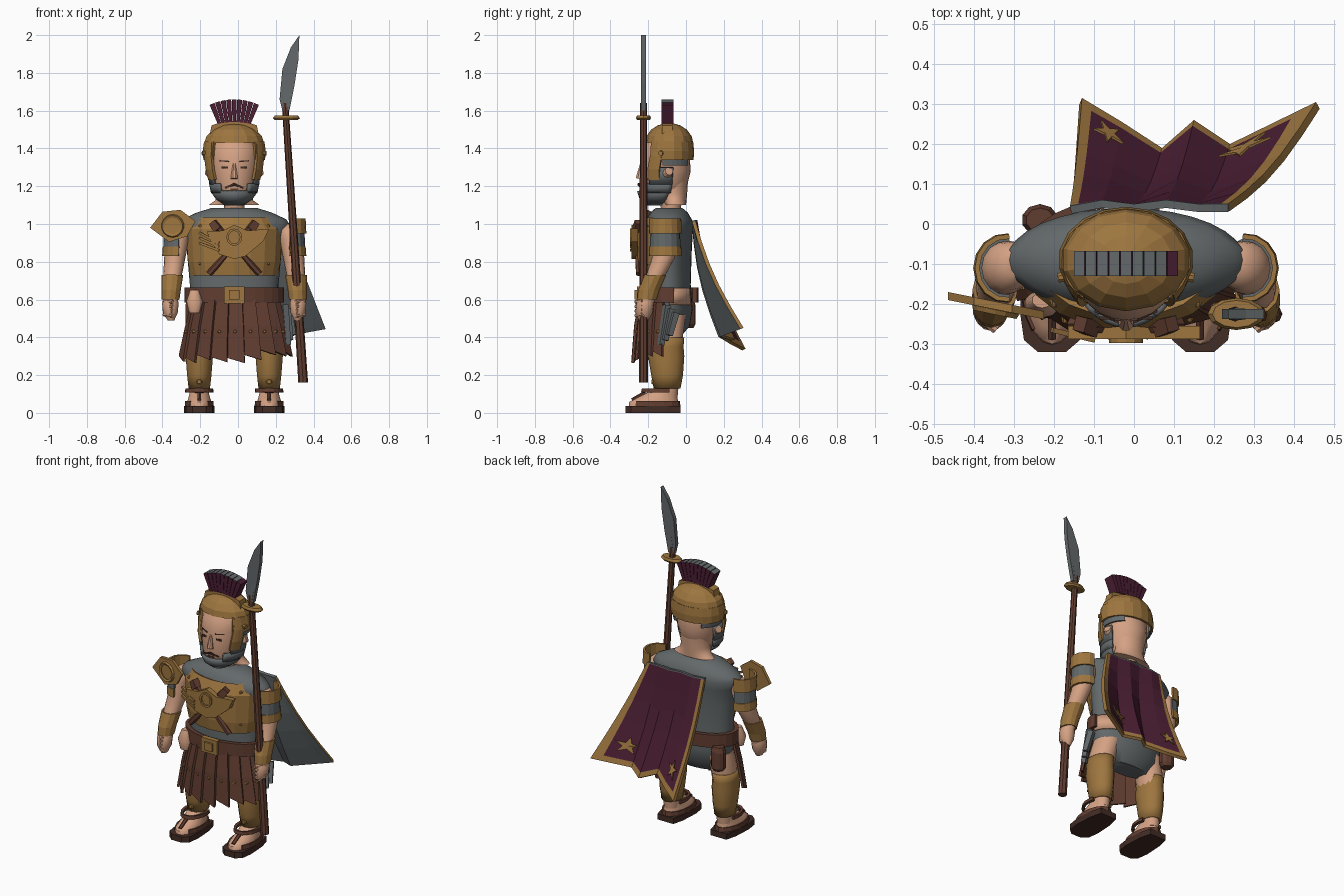
import bpy, bmesh, math, random
from mathutils import Vector

random.seed(4)
cube = bpy.data.objects.get("Cube")
if cube:
    bpy.data.objects.remove(cube, do_unlink=True)


def material(name, r, g, b):
    mat = bpy.data.materials.new(name)
    mat.use_nodes = True
    mat.diffuse_color = (r, g, b, 1)
    bsdf = next(n for n in mat.node_tree.nodes if n.type == 'BSDF_PRINCIPLED')
    bsdf.inputs["Base Color"].default_value = (r, g, b, 1)
    bsdf.inputs["Roughness"].default_value = 0.8
    return mat


skin = material("skin", .66, .36, .23)
bronze = material("bronze", .34, .18, .05)
leather = material("brown leather", .12, .047, .03)
sole_brown = material("dark brown", .055, .025, .018)
grey = material("grey cloth", .125, .14, .145)
maroon = material("maroon", .07, .013, .033)
CX, CY = -.02, -.09          # body axis


def build(name, verts, faces, mats, smooth=False, thick=0, recalc=True):
    mesh = bpy.data.meshes.new(name)
    mesh.from_pydata([tuple(v) for v in verts], [], faces)
    if recalc:
        bm = bmesh.new()
        bm.from_mesh(mesh)
        bmesh.ops.recalc_face_normals(bm, faces=bm.faces)
        bm.to_mesh(mesh)
        bm.free()
    for mat in mats if isinstance(mats, list) else [mats]:
        mesh.materials.append(mat)
    if smooth:
        mesh.polygons.foreach_set("use_smooth", [True] * len(mesh.polygons))
        mesh.set_sharp_from_angle(angle=math.radians(50))
    obj = bpy.data.objects.new(name, mesh)
    bpy.context.collection.objects.link(obj)
    if thick:
        shell = obj.modifiers.new("shell", 'SOLIDIFY')
        shell.thickness, shell.offset = thick, 0
    return obj


def loft(name, rings, mat, n=12, a0=0, a1=360, smooth=False, thick=0):
    """Stack of ellipses (z, rx, ry, cx, cy); angle 0 is the front, + is +x."""
    full = a1 - a0 == 360
    cols = n if full else n + 1
    verts, faces = [], []
    for ring in rings:
        z, rx, ry, cx, cy = (tuple(ring) + (CX, CY))[:5] if len(ring) == 3 else ring
        for k in range(cols):
            a = math.radians(a0 + (a1 - a0) * k / n)
            verts.append((cx + rx * math.sin(a), cy - ry * math.cos(a), z))
    for i in range(len(rings) - 1):
        for k in range(n):
            m = (k + 1) % cols
            faces.append((i * cols + k, i * cols + m, (i + 1) * cols + m, (i + 1) * cols + k))
    if full and not thick:
        faces += [tuple(range(cols)), tuple(range(len(verts) - cols, len(verts)))]
    return build(name, verts, faces, mat, smooth, thick)


def prism(name, pts, d0, d1, mats, axis='y'):
    place = {'y': lambda a, b, d: (a, d, b), 'z': lambda a, b, d: (a, b, d)}[axis]
    n = len(pts)
    verts = [place(a, b, d) for d in (d0, d1) for a, b in pts]
    faces = [tuple(range(n)), tuple(range(n, 2 * n))]
    faces += [(k, (k + 1) % n, (k + 1) % n + n, k + n) for k in range(n)]
    return build(name, verts, faces, mats)


def box(name, centre, size, mat):
    (x, y, z), (w, d, h) = centre, [s / 2 for s in size]
    return prism(name, [(x - w, z - h), (x + w, z - h), (x + w, z + h), (x - w, z + h)], y - d, y + d, mat)


def rod(name, p, q, r0, r1, mat, n=6):
    p, q = Vector(p), Vector(q)
    turn = (q - p).to_track_quat('Z', 'Y')
    verts = [c + turn @ Vector((r * math.cos(t), r * math.sin(t), 0)) for c, r in ((p, r0), (q, r1))
             for t in [math.tau * (k + .5) / n for k in range(n)]]
    faces = [tuple(range(n)), tuple(range(n, 2 * n))]
    faces += [(k, (k + 1) % n, (k + 1) % n + n, k + n) for k in range(n)]
    return build(name, verts, faces, mat)


def stud(name, x, y, z, r=.012):
    rod(name, (x, y + .01, z), (x, y - .008, z), r, r * .5, bronze, 8)


# Tunic, hips and belt
loft("tunic", [(.4, .14, .06), (.46, .2, .11), (.55, .235, .125), (.68, .235, .115), (.85, .25, .12),
               (.94, .27, .125), (.99, .298, .13), (1.025, .275, .12), (1.06, .2, .1), (1.085, .12, .07)],
     grey, 32, smooth=True)
loft("hip_skin", [(.57, .238, .128), (.66, .238, .122)], skin, 24, 90, 150, True, .012)
loft("belt", [(.585, .25, .145), (.665, .25, .145)], leather, 24, -200, 100, False, .025)
box("buckle", (-.02, -.245, .625), (.11, .03, .09), bronze)
box("buckle_centre", (-.02, -.262, .625), (.055, .02, .05), bronze)
loft("hip_patch", [(.53, .03, .02, -.23, -.2), (.59, .045, .035, -.23, -.2), (.65, .025, .02, -.23, -.19)],
     skin, 10, smooth=True)
loft("belt_pouch", [(.45, .03, .03, -.235, .01), (.47, .046, .04, -.235, .01), (.57, .046, .04, -.235, .01),
                    (.6, .035, .03, -.235, .01)], leather, 10)
for k in range(3):
    y = -.1 + .022 * k
    rod("hip_sheath", (.245 + .012 * k, y, .57 - .02 * k), (.262 + .012 * k, y - .033, .36 + .025 * k),
        .024, .02, grey, 4)

# Breastplate with emblem over crossed tools
loft("breastplate", [(.73, .225, .155), (.8, .24, .165), (.97, .25, .165), (1.03, .215, .135)],
     bronze, 8, -80, 80, False, .02)
prism("emblem_plate", [(-.165, .96), (-.08, .965), (-.02, .995), (.05, .965), (.165, .975), (.135, .91),
                       (.04, .83), (-.02, .815), (-.1, .84), (-.14, .9)], -.288, -.255, bronze)
for s in (-1, 1):
    rod("emblem_shaft", (CX - s * .135, -.25, .735), (CX + s * .085, -.258, .98), .017, .017, leather)
    rod("emblem_head", (CX + s * .085, -.258, .97), (CX + s * .115, -.25, 1.01), .032, .026, leather, 4)
    for z in (.79, .99):
        stud("breastplate_stud", CX + s * .18, -.2, z)
for k in range(3):
    rod("emblem_quill", (-.1, -.29, .86 + .02 * k), (-.205, -.265, .9 + .027 * k), .009, .009, bronze, 4)
emblem_ring = loft("emblem_ring", [(0, .036, .04, 0, 0), (.012, .036, .04, 0, 0)], bronze, 12, thick=.012)
emblem_ring.location, emblem_ring.rotation_euler = (CX, -.285, .93), (math.pi / 2, 0, 0)

# Leather strip skirt, front half only
count = 9
for k in range(count):
    a0 = math.radians(-78 + 156 * k / count)
    a1 = math.radians(-78 + 156 * (k + 1.1) / count)
    low = .3 + random.uniform(-.01, .04)
    verts = []
    for z, rx, ry in ((.6, .23, .145), (.46, .265, .17), (low, .3, .185)):
        for a, lift in ((a0, -.006), (a1, .01)):
            drop = .03 if z == low and a == a1 else 0
            verts.append((CX + (rx + lift) * math.sin(a), CY - (ry + lift) * math.cos(a), z - drop))
    build("skirt_strip", verts, [(0, 1, 3, 2), (2, 3, 5, 4)], leather, thick=.014)
    mid = (a0 + a1) / 2
    stud("skirt_stud", CX + .275 * math.sin(mid), CY - .18 * math.cos(mid), .43)

# Legs, greaves, feet and sandals
for s in (-1, 1):
    x = CX + s * .185
    loft("leg", [(.08, .045, .055, x, -.1), (.2, .052, .066, x, -.1), (.3, .06, .078, x, -.1),
                 (.42, .075, .085, x - s * .01, -.1), (.52, .08, .09, x - s * .04, -.09)], skin, 16, smooth=True)
    loft("greave", [(.13, .052, .065, x, -.1), (.2, .06, .078, x, -.1), (.3, .068, .09, x, -.105),
                    (.35, .064, .086, x, -.105), (.4, .066, .09, x, -.105)], bronze, 14, smooth=True, thick=.012)
    stud("greave_stud", x, -.175, .165, .022)
    loft("ankle_band", [(.108, .068, .1, x, -.13), (.128, .066, .096, x, -.13)], leather, 12, -115, 115, False, .016)
    loft("foot", [(.03, .068, .133, x, -.17), (.058, .066, .13, x, -.17), (.08, .058, .107, x, -.153),
                  (.105, .052, .082, x, -.128), (.14, .046, .058, x, -.1)], skin, 18, smooth=True)
    prism("sandal_sole", [(x - .055, -.03), (x - .073, -.1), (x - .08, -.22), (x - .07, -.29), (x - .035, -.32),
                          (x + .035, -.32), (x + .07, -.29), (x + .08, -.22), (x + .073, -.1), (x + .055, -.03)],
          0, .036, sole_brown, 'z')
    loft("sandal_strap", [(.036, .073, .132, x, -.165), (.062, .071, .128, x, -.165)], leather, 12, 40, 320, False, .008)
    rod("sandal_thong", (x, -.285, .066), (x, -.215, .106), .012, .012, leather)

# Arms, sleeve bands, bracers and hands
for s in (-1, 1):
    def at(d):
        return CX + s * d
    loft("arm", [(.58, .035, .04, at(.338), -.21), (.66, .042, .046, at(.334), -.19),
                 (.74, .05, .052, at(.325), -.155), (.82, .056, .06, at(.315), -.12),
                 (.92, .062, .068, at(.3), -.108), (.97, .055, .06, at(.29), -.105), (1.0, .025, .03, at(.28), -.1)],
         skin, 16, smooth=True)
    for z0, z1, mat, r in ((.83, .88, bronze, .006), (.875, .955, grey, 0), (.95, 1.03, bronze, .006)):
        loft("sleeve_band", [(z0, .07 + r, .075 + r, at(.3), -.11), (z1, .068 + r, .073 + r, at(.298), -.11)],
             mat, 8, s * 90 - 95, s * 90 + 95, False, .012)
    loft("bracer", [(.6, .042, .047, at(.337), -.207), (.65, .046, .052, at(.334), -.197),
                    (.73, .052, .055, at(.327), -.165)], bronze, 12, thick=.01)
    loft("hand", [(.49, .018, .025, at(.335), -.225), (.53, .04, .045, at(.338), -.222),
                  (.58, .045, .046, at(.338), -.216), (.62, .034, .036, at(.337), -.21)], skin, 14, smooth=True)
    for k in range(4):
        z = .595 - .024 * k
        rod("finger", (at(.37), -.225, z), (at(.325), -.264, z - .008), .014, .012, skin, 8)

# Faceted shoulder shield on the right arm, slanting backwards to the outside
shield = prism("shoulder_shield", [(-.465, .98), (-.4, 1.065), (-.305, 1.075), (-.225, 1.015), (-.27, .935),
                                   (-.365, .905)], -.01, .01, bronze)
boss = loft("shield_boss", [(0, .055, .055, 0, 0), (.012, .05, .05, 0, 0)], bronze, 14, thick=.014)
for v in shield.data.vertices:
    v.co.y -= .18 + .2 * (v.co.x + .465)
boss.location = (-.345, -.212, .99)
boss.rotation_euler = (math.pi / 2, 0, -.2)

# Head, neck and beard
loft("throat", [(1.05, .05, .05, CX, -.08), (1.15, .06, .06, CX, -.08)], skin, 16, smooth=True)
loft("neck", [(1.1, .135, .055, CX, -.055), (1.125, .1, .066, CX, -.063), (1.16, .09, .078, CX, -.072),
              (1.22, .1, .088, CX, -.078), (1.34, .12, .1, CX, -.083)], skin, 20, smooth=True)
loft("head", [(1.12, .05, .06, CX, -.14), (1.15, .09, .105, CX, -.13), (1.2, .112, .125, CX, -.12),
              (1.28, .125, .135, CX, -.11), (1.35, .13, .13, CX, -.11), (1.41, .125, .115, CX, -.11),
              (1.47, .09, .08, CX, -.1)], skin, 24, smooth=True)
loft("beard", [(1.105, .045, .055, CX, -.145), (1.135, .09, .105, CX, -.133), (1.175, .118, .13, CX, -.122)],
     grey, 18, -105, 105, True, .016)
for s in (-1, 1):
    a, b = sorted((s * 36, s * 108))
    loft("jaw_beard", [(1.165, .116, .13, CX, -.122), (1.215, .126, .135, CX, -.116)], grey, 8, a, b, True, .014)
    a, b = sorted((s * 55, s * 108))
    loft("side_beard", [(1.21, .126, .135, CX, -.116), (1.3, .134, .135, CX, -.11)], grey, 8, a, b, True, .014)
    a, b = sorted((s * 75, s * 140))
    loft("chin_strap", [(1.31, .14, .125), (1.345, .145, .125)], grey, 6, a, b, False, .012)
    rod("ear", (CX + s * .12, -.1, 1.27), (CX + s * .145, -.09, 1.28), .03, .022, skin, 10)
    # Face details
    box("eye", (CX + s * .05, -.235, 1.3), (.034, .008, .01), sole_brown)
    rod("eyebrow", (CX + s * .028, -.239, 1.331), (CX + s * .078, -.217, 1.335), .005, .004, sole_brown, 4)
    rod("moustache", (CX, -.25, 1.21), (CX + s * .048, -.232, 1.192), .009, .006, sole_brown, 4)
box("mouth", (CX, -.241, 1.185), (.04, .009, .008), leather)
rod("nose", (CX, -.236, 1.32), (CX, -.248, 1.24), .008, .02, skin, 8)

# Helmet with open face, cheek guards and crest
loft("helmet_dome", [(1.43, .162, .128), (1.465, .15, .12), (1.5, .116, .094), (1.522, .072, .06),
                     (1.533, .025, .022)], bronze, 14)
loft("helmet_band", [(1.34, .158, .123), (1.385, .162, .126), (1.435, .155, .121)], bronze, 14, 42, 318, False, .014)
for s in (-1, 1):
    a, b = sorted((s * 48, s * 76))
    loft("cheek_guard", [(1.235, .134, .14, CX, -.108), (1.29, .148, .142, CX, -.105), (1.36, .157, .135, CX, -.095),
                         (1.435, .152, .122)], bronze, 4, a, b, False, .016)
    rod("helmet_hinge", (CX + s * .145, -.13, 1.375), (CX + s * .17, -.135, 1.375), .016, .012, bronze, 8)
prism("crest_base", [(-.15, 1.47), (-.14, 1.522), (-.07, 1.545), (.03, 1.545), (.1, 1.522), (.11, 1.47)],
      -.128, -.072, bronze)
plumes = 9
for k in range(plumes):
    def fan(u, half, z, arch):
        w = 2 * u / plumes - 1
        return (CX + half * w, z - arch * w * w)
    plume = prism("crest_plume", [fan(k + .03, .088, 1.54, .01), fan(k + .97, .088, 1.54, .01),
                                  fan(k + .95, .132, 1.66, .03), fan(k + .05, .132, 1.66, .03)],
                  -.13, -.067, [maroon, grey])
    for face in plume.data.polygons:
        face.material_index = int(face.normal.z > .7 and k < plumes - 1)

# Cape, folded towards the hem, with border, grey lining and stars
TOP = [(-.16, .045), (-.08, .06), (0, .05), (.08, .06), (.16, .05), (.235, .05)]
HEM = [(-.13, .315, .34), (-.03, .255, .37), (.07, .19, .41), (.15, .26, .39), (.24, .2, .41), (.455, .305, .45)]


def cape_point(u, t):
    k = min(int(u * 5 + 1e-6), 4)
    f = u * 5 - k
    top = Vector((*TOP[k], 1.02)).lerp(Vector((*TOP[k + 1], 1.02)), f)
    hem = Vector(HEM[k]).lerp(Vector(HEM[k + 1]), f)
    return top.lerp(hem, t) - Vector((0, .03 * math.sin(math.pi * t), 0))


us, ts = [0, .05, .2, .4, .6, .8, .95, 1], [0, .012, .2, .4, .6, .8, .95, 1]
cols = len(us)
cells = [(i, j) for i in range(len(ts) - 1) for j in range(cols - 1)]
cape = build("cape", [cape_point(u, t) for t in ts for u in us],
             [(i * cols + j, i * cols + j + 1, (i + 1) * cols + j + 1, (i + 1) * cols + j) for i, j in cells],
             [maroon, bronze, grey, grey, grey], thick=.02, recalc=False)
for (i, j), face in zip(cells, cape.data.polygons):
    edge = j in (0, cols - 2) or i == len(ts) - 2
    face.material_index = 2 if i == 0 else int(edge)
cape.modifiers["shell"].offset = -1
cape.modifiers["shell"].material_offset = 2
for u0 in (.15, .85):
    verts = [cape_point(u0, .82) + Vector((0, .012, .006))]
    for k in range(10):
        r, a = (.03 if k % 2 else .08), math.tau * k / 10
        verts.append(cape_point(u0 + r * math.sin(a), .82 - r * math.cos(a)) + Vector((0, .012, .006)))
    build("cape_star", verts, [(0, k + 1, (k + 1) % 10 + 1) for k in range(10)], bronze, thick=.006)

# Spear
SY = -.225
loft("spear_shaft", [(.16, .026, .024, .345, SY), (.5, .024, .023, .323, SY), (1.0, .021, .021, .291, SY),
                     (1.64, .017, .018, .249, SY)], leather, 8)
loft("spear_guard", [(1.55, .06, .034, .256, SY), (1.56, .072, .04, .256, SY), (1.575, .06, .034, .256, SY)], bronze, 12)
prism("spear_blade", [(.235, 1.6), (.22, 1.66), (.235, 1.82), (.28, 1.935), (.325, 2.0), (.32, 1.87), (.3, 1.74),
                      (.272, 1.6)], SY - .013, SY + .013, grey)
rod("blade_ridge", (.252, SY, 1.62), (.3, SY, 1.93), .021, .012, grey, 4)
